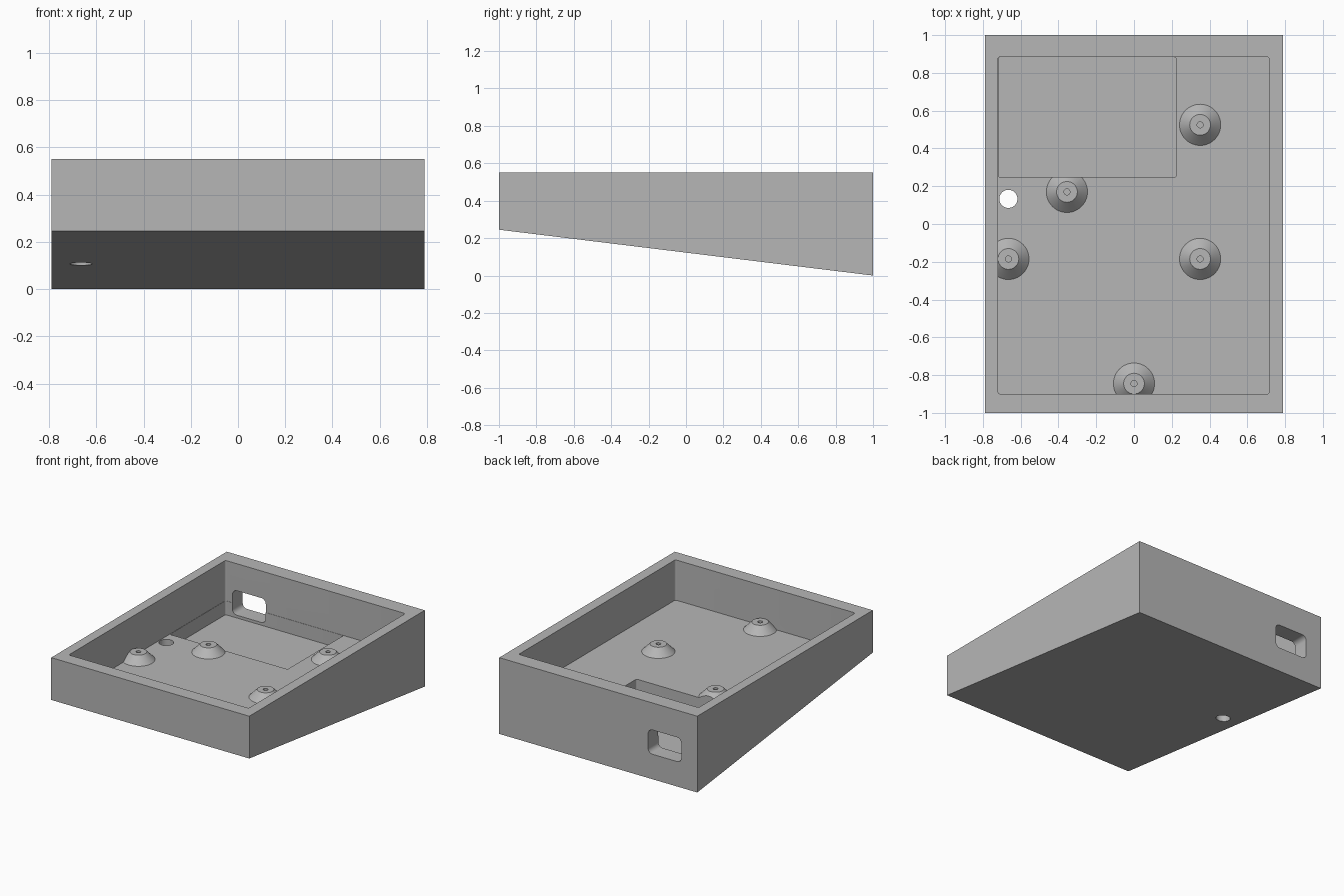
import bpy
import bmesh
from math import sin, cos, pi
from mathutils import Matrix

old = bpy.data.objects.get("Cube")
if old:
    bpy.data.objects.remove(old, do_unlink=True)

grey = bpy.data.materials.new("mid grey")
grey.use_nodes = True
colour = (0.47, 0.47, 0.47, 1)
grey.diffuse_color = colour
grey.node_tree.nodes["Principled BSDF"].inputs["Base Color"].default_value = colour


def finish(name, bm):
    bmesh.ops.recalc_face_normals(bm, faces=bm.faces[:])
    mesh = bpy.data.meshes.new(name)
    bm.to_mesh(mesh)
    bm.free()
    mesh.materials.append(grey)
    obj = bpy.data.objects.new(name, mesh)
    bpy.context.collection.objects.link(obj)
    return obj


def prism(name, outline, depth, place=Matrix()):
    """Extrude a flat outline upward, then place it."""
    bm = bmesh.new()
    face = bm.faces.new([bm.verts.new((x, y, 0)) for x, y in outline])
    out = bmesh.ops.extrude_face_region(bm, geom=[face])
    verts = [v for v in out["geom"] if isinstance(v, bmesh.types.BMVert)]
    bmesh.ops.translate(bm, verts=verts, vec=(0, 0, depth))
    bm.transform(place)
    return finish(name, bm)


def rounded(x0, x1, y0, y1, r, steps=6):
    """Rectangle outline with rounded corners."""
    corners = [(x1 - r, y1 - r), (x0 + r, y1 - r), (x0 + r, y0 + r), (x1 - r, y0 + r)]
    return [(cx + r * cos((q + i / steps) * pi / 2), cy + r * sin((q + i / steps) * pi / 2))
            for q, (cx, cy) in enumerate(corners) for i in range(steps + 1)]


def cone(name, x, y, z0, z1, r0, r1, sides=48):
    bm = bmesh.new()
    bmesh.ops.create_cone(bm, cap_ends=True, segments=sides, radius1=r0, radius2=r1,
                          depth=z1 - z0, matrix=Matrix.Translation((x, y, (z0 + z1) / 2)))
    return finish(name, bm)


def combine(target, tool, operation):
    tool.hide_render = True
    mod = target.modifiers.new(tool.name, 'BOOLEAN')
    mod.operation = operation
    mod.solver = 'EXACT'
    mod.object = tool
    bpy.ops.object.select_all(action='DESELECT')
    bpy.context.view_layer.objects.active = target
    target.select_set(True)
    bpy.ops.object.modifier_apply(modifier=mod.name)
    bpy.data.objects.remove(tool, do_unlink=True)


FLOOR, RIM, HALF = 0.26, 0.55, 0.79

# Wedge body: side profile (y, z) extruded across the width
side = Matrix(((0, 0, 1, -HALF), (1, 0, 0, 0), (0, 1, 0, 0), (0, 0, 0, 1)))
case = prism("sloped_case", [(-1, 0.245), (1, 0), (1, RIM), (-1, RIM)], 2 * HALF, side)

# Main tray recess
tray = prism("tray_cutter", rounded(-0.72, 0.715, -0.9, 0.885, 0.012), 0.5,
             Matrix.Translation((0, 0, FLOOR)))
combine(case, tray, 'DIFFERENCE')

# Conical screw posts rising from the floor
posts = [(0.35, 0.525), (-0.355, 0.17), (-0.665, -0.185), (0.35, -0.185), (0, -0.845)]
for x, y in posts:
    combine(case, cone("screw_post", x, y, FLOOR - 0.005, 0.315, 0.114, 0.055), 'UNION')

# Deeper pocket at the back, which also trims the nearby post
pocket = prism("pocket_cutter", rounded(-0.718, 0.222, 0.248, 0.883, 0.008), 0.17,
               Matrix.Translation((0, 0, 0.16)))
combine(case, pocket, 'DIFFERENCE')

# Pilot holes in the posts
for x, y in posts:
    combine(case, cone("pilot_cutter", x, y, 0.27, 0.4, 0.016, 0.016, 24), 'DIFFERENCE')

# Round hole through the base
combine(case, cone("base_hole_cutter", -0.665, 0.133, -0.1, 0.4, 0.048, 0.048), 'DIFFERENCE')

# Rounded port through the back wall
back = Matrix(((1, 0, 0, 0), (0, 0, 1, 0.8), (0, 1, 0, 0), (0, 0, 0, 1)))
port = prism("port_cutter", rounded(-0.663, -0.398, 0.18, 0.355, 0.035), 0.4, back)
combine(case, port, 'DIFFERENCE')

# Smooth the round parts, keep the edges sharp
bpy.ops.object.select_all(action='DESELECT')
bpy.context.view_layer.objects.active = case
case.select_set(True)
bpy.ops.object.shade_smooth_by_angle(angle=pi / 7)
